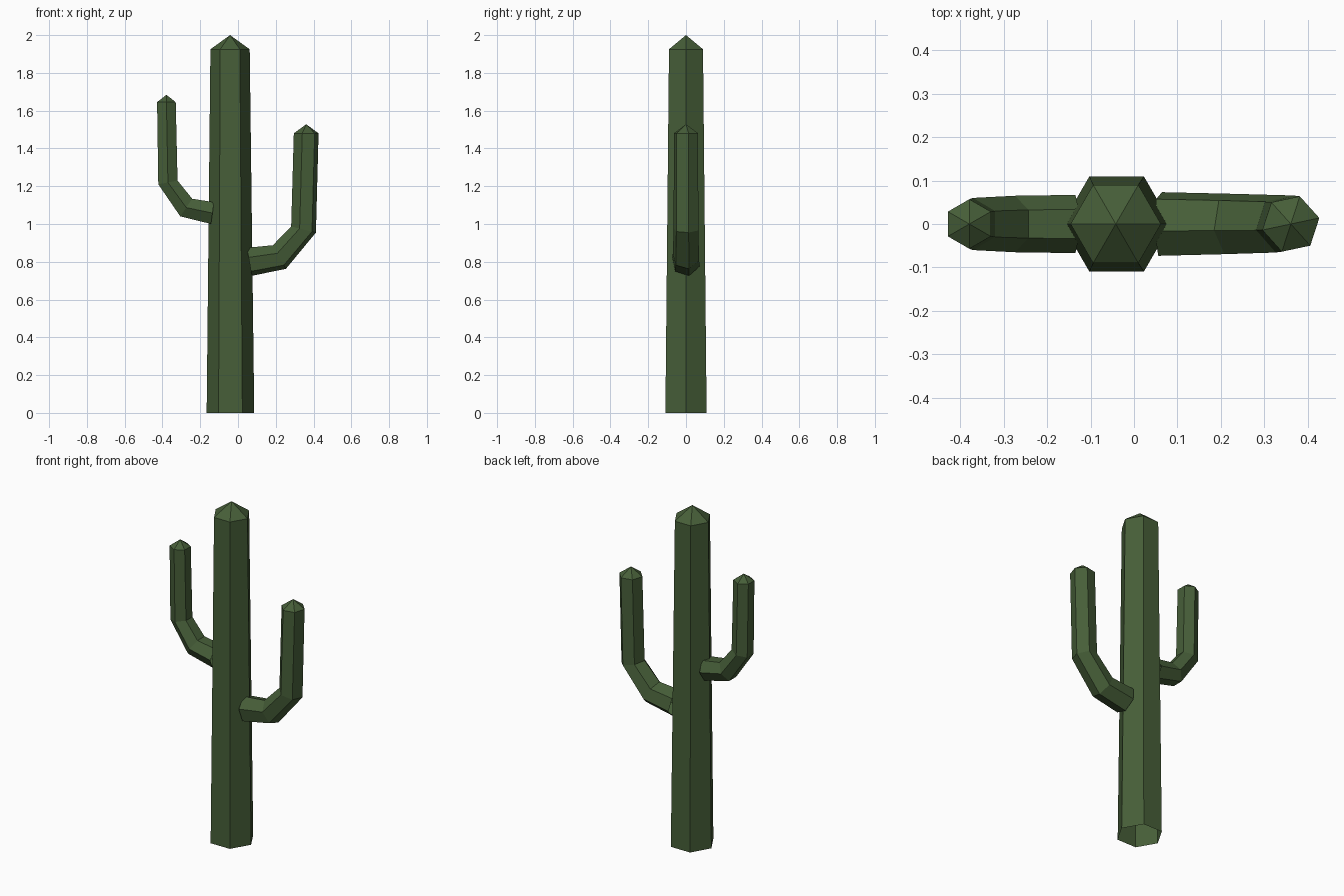
import bpy, bmesh
from math import sin, cos, radians
from mathutils import Vector

if "Cube" in bpy.data.objects:
    bpy.data.objects.remove(bpy.data.objects["Cube"])

green = bpy.data.materials.new("cactus green")
green.diffuse_color = (0.062, 0.113, 0.040, 1)
green.use_nodes = True
green.node_tree.nodes["Principled BSDF"].inputs["Base Color"].default_value = green.diffuse_color


def hex_tube(name, rings, tip, side=1, twist=0):
    """Six-sided tube. Each ring is (x, z, radius, tilt in degrees); the end closes in a point."""
    bm = bmesh.new()
    loops = []
    for x, z, r, tilt in rings:
        out = Vector((side * cos(radians(tilt)), 0, sin(radians(tilt))))
        loop = []
        for i in range(6):
            a = radians(twist + 60 * i)
            p = Vector((x, 0, z)) + out * (r * cos(a)) + Vector((0, r * sin(a), 0))
            loop.append(bm.verts.new(p))
        loops.append(loop)
    for lo, hi in zip(loops, loops[1:]):
        for i in range(6):
            j = (i + 1) % 6
            bm.faces.new((lo[i], lo[j], hi[j], hi[i]))
    apex = bm.verts.new((tip[0], 0, tip[1]))
    for i in range(6):
        bm.faces.new((loops[-1][i], loops[-1][(i + 1) % 6], apex))
    bmesh.ops.recalc_face_normals(bm, faces=bm.faces[:])
    mesh = bpy.data.meshes.new(name)
    bm.to_mesh(mesh)
    bm.free()
    mesh.materials.append(green)
    obj = bpy.data.objects.new(name, mesh)
    bpy.context.collection.objects.link(obj)
    return obj


# Tapered trunk, open underneath
hex_tube("trunk", [(-0.04, 0, 0.126, 0), (-0.042, 1.925, 0.104, 0)], (-0.042, 2.0))

# Lower, thicker arm
hex_tube("right_arm",
         [(0.06, 0.80, 0.077, -80), (0.219, 0.825, 0.073, -61),
          (0.347, 0.971, 0.069, -14), (0.361, 1.48, 0.067, 0)],
         (0.361, 1.528), side=1, twist=12)

# Higher, thinner arm
hex_tube("left_arm",
         [(-0.135, 1.058, 0.067, -82), (-0.274, 1.087, 0.065, -56),
          (-0.371, 1.22, 0.060, -11), (-0.379, 1.645, 0.057, 0)],
         (-0.379, 1.684), side=-1, twist=30)
